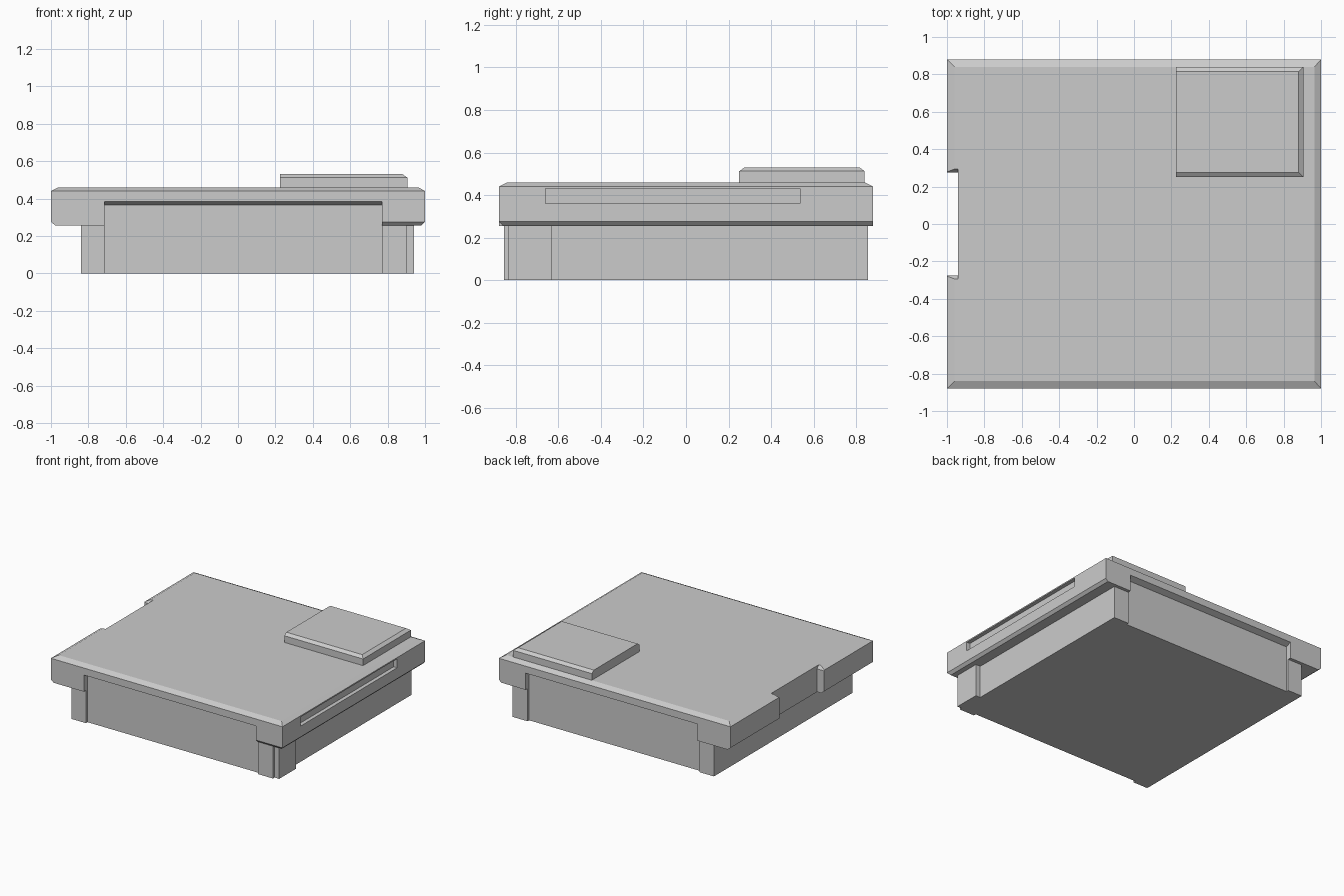
import bpy

if "Cube" in bpy.data.objects:
    bpy.data.objects.remove(bpy.data.objects["Cube"])


def stack(name, rings):
    """Solid made of stacked rectangles (x0, x1, y0, y1, z), bottom to top."""
    verts, faces = [], []
    for x0, x1, y0, y1, z in rings:
        verts += [(x0, y0, z), (x1, y0, z), (x1, y1, z), (x0, y1, z)]
    for r in range(len(rings) - 1):
        for i in range(4):
            a, b = r * 4 + i, r * 4 + (i + 1) % 4
            faces.append((a, b, b + 4, a + 4))
    n = len(verts)
    faces += [(3, 2, 1, 0), (n - 4, n - 3, n - 2, n - 1)]
    mesh = bpy.data.meshes.new(name)
    mesh.from_pydata(verts, [], faces)
    obj = bpy.data.objects.new(name, mesh)
    bpy.context.collection.objects.link(obj)
    return obj


def box(name, x0, x1, y0, y1, z0, z1):
    return stack(name, [(x0, x1, y0, y1, z0), (x0, x1, y0, y1, z1)])


def cut(target, cutter):
    cutter.hide_render = True
    mod = target.modifiers.new("cut", 'BOOLEAN')
    mod.operation = 'DIFFERENCE'
    mod.solver = 'EXACT'
    mod.object = cutter
    bpy.context.view_layer.objects.active = target
    bpy.ops.object.modifier_apply(modifier=mod.name)
    bpy.data.objects.remove(cutter)


def y_span(a, b, side):
    return (a, b) if side > 0 else (-b, -a)


# Lid slab with bevelled top and lower side edges
lid = stack("lid", [
    (-0.975, 0.98, -0.88, 0.88, 0.255),
    (-1.0, 1.0, -0.88, 0.88, 0.275),
    (-1.0, 1.0, -0.88, 0.88, 0.44),
    (-0.96, 0.965, -0.84, 0.84, 0.46)])

# Openings under the lid at front and back, with sloped upper lip
for side in (-1, 1):
    inner = y_span(0.825, 0.98, side)
    outer = y_span(0.88, 0.98, side)
    cut(lid, stack("opening_cutter", [
        (-0.715, 0.77, *inner, 0.2),
        (-0.715, 0.77, *inner, 0.362),
        (-0.715, 0.77, *outer, 0.385)]))

# Bevel under the front right corner
cut(lid, stack("corner_cutter", [
    (0.75, 1.1, -1.0, -0.855, 0.25),
    (0.75, 1.1, -1.0, -0.88, 0.275)]))

# Notch in the left edge, flared at the top
cut(lid, stack("notch_cutter", [
    (-1.1, -0.94, -0.275, 0.275, 0.2),
    (-1.1, -0.94, -0.275, 0.275, 0.435),
    (-1.1, -0.94, -0.305, 0.305, 0.475)]))

# Long shallow slot in the right edge
cut(lid, box("slot_cutter", 0.97, 1.1, -0.66, 0.535, 0.36, 0.43))

# Raised pad on the lid, bevelled on three sides
stack("raised_pad", [
    (0.225, 0.905, 0.25, 0.84, 0.44),
    (0.225, 0.905, 0.25, 0.84, 0.512),
    (0.225, 0.88, 0.275, 0.815, 0.53)])

# Base body with corner posts
box("base", -0.84, 0.90, -0.835, 0.835, 0, 0.38)
for side, end in ((-1, "front"), (1, "back")):
    span = y_span(0.82, 0.855, side)
    box(end + "_left_post", -0.84, -0.715, *span, 0, 0.30)
    box(end + "_right_post", 0.77, 0.90, *span, 0, 0.30)
box("side_post", 0.88, 0.94, -0.835, -0.63, 0, 0.30)
